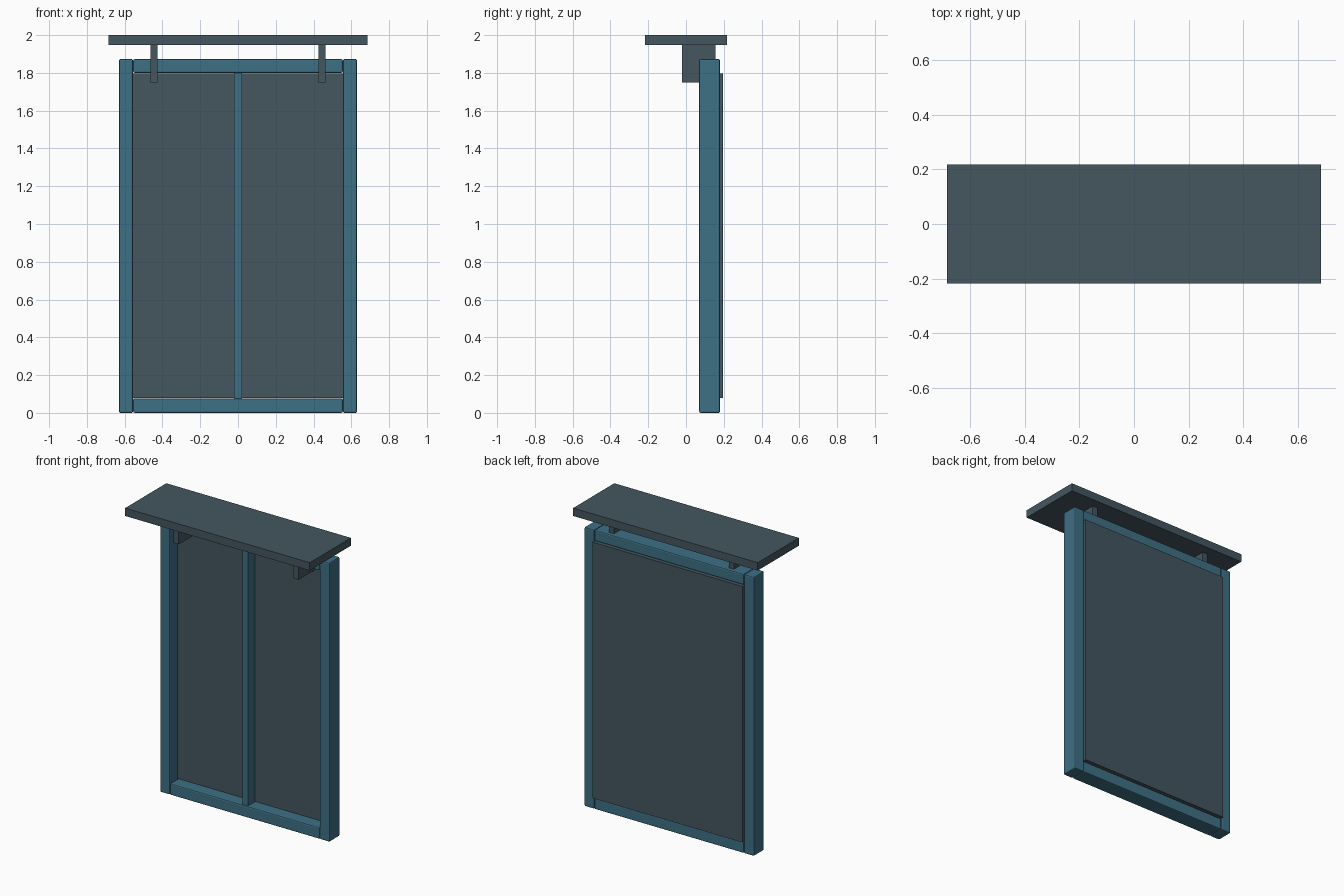
import bpy

if "Cube" in bpy.data.objects:
    bpy.data.objects.remove(bpy.data.objects["Cube"])


def material(name, rgb):
    m = bpy.data.materials.new(name)
    m.diffuse_color = (*rgb, 1.0)
    m.use_nodes = True
    m.node_tree.nodes["Principled BSDF"].inputs["Base Color"].default_value = m.diffuse_color
    return m


TEAL = material("teal paint", (0.048, 0.160, 0.235))
SLATE = material("slate grey", (0.058, 0.093, 0.115))


def box(name, x, y, z, mat, bevel=0.0):
    """Box from (min, max) ranges, with an optional chamfer."""
    ranges = (x, y, z)
    bpy.ops.mesh.primitive_cube_add(size=1, location=[(a + b) / 2 for a, b in ranges])
    ob = bpy.context.object
    ob.name = name
    ob.scale = [b - a for a, b in ranges]
    bpy.ops.object.transform_apply(location=False, rotation=False, scale=True)
    ob.data.materials.append(mat)
    if bevel:
        mod = ob.modifiers.new("chamfer", 'BEVEL')
        mod.width = bevel
        mod.segments = 2
    return ob


FRAME_Y = (0.07, 0.18)

# Side posts and canopy brackets, one per side
for side, s in (("left", -1), ("right", 1)):
    box(side + "_post", sorted((s * 0.556, s * 0.63)), FRAME_Y, (0.0, 1.873), TEAL, 0.008)
    box(side + "_bracket", sorted((s * 0.426, s * 0.464)), (-0.02, 0.155), (1.75, 1.947), SLATE)

# Bottom and top rails
box("bottom_rail", (-0.555, 0.555), FRAME_Y, (0.0, 0.077), TEAL, 0.008)
box("top_rail", (-0.555, 0.555), FRAME_Y, (1.80, 1.873), TEAL, 0.008)

# Infill panel and the centre bar in front of it
box("panel", (-0.556, 0.556), (0.15, 0.197), (0.08, 1.798), SLATE)
box("centre_bar", (-0.02, 0.02), (0.075, 0.15), (0.077, 1.80), TEAL)

# Flat canopy
box("canopy", (-0.685, 0.685), (-0.218, 0.218), (1.947, 2.0), SLATE)
